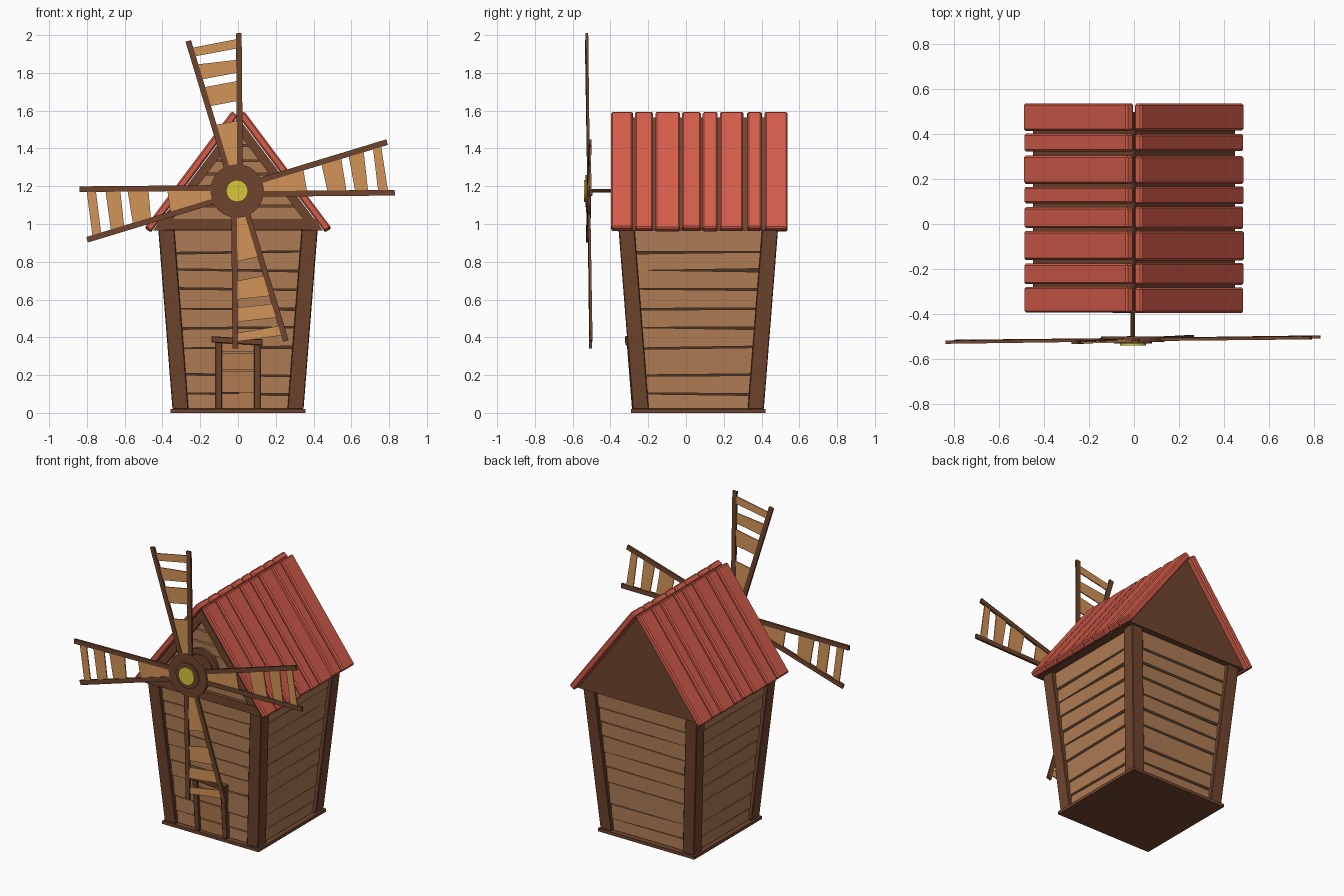
import bpy, bmesh, math, random
from mathutils import Vector, Matrix

if "Cube" in bpy.data.objects:
    bpy.data.objects.remove(bpy.data.objects["Cube"])

random.seed(4)
CY = 0.065                       # body centre in y
HUB = Vector((-0.005, -0.515, 1.175))


def material(name, rgb):
    m = bpy.data.materials.new(name)
    m.diffuse_color = (*rgb, 1)
    m.use_nodes = True
    m.node_tree.nodes["Principled BSDF"].inputs["Base Color"].default_value = m.diffuse_color
    return m


RED = material("roof_red", (0.66, 0.11, 0.07))
TAN = material("plank_tan", (0.42, 0.20, 0.09))
BROWN = material("beam_brown", (0.16, 0.06, 0.027))
DARK = material("dark_wood", (0.08, 0.033, 0.018))
SAIL = material("sail_tan", (0.66, 0.30, 0.10))
DOOR = material("door_tan", (0.48, 0.22, 0.09))
YELLOW = material("cap_yellow", (0.68, 0.57, 0.045))


def build(name, solids, mat, bevel=0):
    """One object from solids, each a pair of matching rings of points."""
    bm = bmesh.new()
    for a, b in solids:
        va = [bm.verts.new(p) for p in a]
        vb = [bm.verts.new(p) for p in b]
        n = len(va)
        bm.faces.new(va)
        bm.faces.new(vb[::-1])
        for i in range(n):
            j = (i + 1) % n
            bm.faces.new((va[j], va[i], vb[i], vb[j]))
    bmesh.ops.recalc_face_normals(bm, faces=bm.faces)
    me = bpy.data.meshes.new(name)
    bm.to_mesh(me)
    bm.free()
    me.materials.append(mat)
    ob = bpy.data.objects.new(name, me)
    bpy.context.collection.objects.link(ob)
    if bevel:
        mod = ob.modifiers.new("bevel", 'BEVEL')
        mod.width = bevel
        mod.segments = 1
    return ob


def slab(pts, y0, y1):
    """Outline in x, z extruded along y."""
    return [(x, y0, z) for x, z in pts], [(x, y1, z) for x, z in pts]


def rect(x0, x1, y0, y1, z):
    return [(x0, y0, z), (x1, y0, z), (x1, y1, z), (x0, y1, z)]


def half(z):
    """Outer half width of the tapered tower at height z."""
    return 0.347 + 0.075 * (z - 0.02) / 0.95


def turn(solid, k):
    m = Matrix.Translation((0, CY, 0)) @ Matrix.Rotation(k * math.pi / 2, 4, 'Z')
    return tuple([m @ Vector(p) for p in ring] for ring in solid)


def disc(r, y0, y1, n=24):
    pts = [(HUB.x + r * math.cos(2 * math.pi * i / n),
            HUB.z + r * math.sin(2 * math.pi * i / n)) for i in range(n)]
    return slab(pts, y0, y1)


# Base plate and dark inner core
build("base_plate", [(rect(-.357, .357, CY - .357, CY + .357, 0),
                      rect(-.357, .357, CY - .357, CY + .357, .02))], BROWN)
rings = []
for z in (.02, .968):
    h = half(z) - .04
    rings.append(rect(-h, h, CY - h, CY + h, z))
build("inner_core", [rings], DARK)

# Leaning corner posts
post = []
for z in (.02, .97):
    h = half(z)
    post.append(rect(-h, -h + .085, -h, -h + .085, z))
build("corner_posts", [turn(post, k) for k in range(4)], BROWN, .004)

# Wall planks with uneven seams
seams = [.02, .10, .20, .345, .45, .55, .655, .755, .85, .97]
side_names = ("front", "right", "back", "left")
for k in range(4):
    planks = []
    for i, (z0, z1) in enumerate(zip(seams, seams[1:])):
        jig = [random.uniform(-.006, .006) for _ in range(2)]
        rings = []
        for s in (-1, 1):
            w = half((z0 + z1) / 2) - .078
            lo = z0 + .004 + s * jig[0] * (i > 0)
            hi = z1 - .004 + s * jig[1] * (i < 8)
            rings.append([(s * w, -half(lo) + .020, lo), (s * w, -half(hi) + .028, hi),
                          (s * w, -half(hi) + .06, hi), (s * w, -half(lo) + .06, lo)])
        planks.append(turn(rings, k))
    build(side_names[k] + "_wall_planks", planks, TAN)


# Door: four boards, two jambs and a crooked lintel
def door_piece(x0, x1, z0, z1, out, back=.05, skew=0):
    def ring(x, dz):
        a, b = z0 + dz, z1 + dz
        return [(x, CY - half(a) - out, a), (x, CY - half(b) - out, b),
                (x, CY - half(b) + back, b), (x, CY - half(a) + back, a)]
    return ring(x0, skew), ring(x1, -skew)


zs = [.02, .105, .225, .32, .37]
build("door_boards", [door_piece(-.09, .09, a + .003, b - .003, -.012)
                      for a, b in zip(zs, zs[1:])], DOOR)
build("door_frame", [door_piece(-.12, -.085, .02, .375, .004),
                     door_piece(.085, .12, .02, .36, .004),
                     door_piece(-.14, .13, .365, .398, .012, skew=.008)], BROWN, .003)

# Roof core and gable
APEX, EAVE, EX = 1.565, .965, .45
build("roof_core", [slab([(-EX, EAVE), (EX, EAVE), (0, APEX)], -.345, .50)], BROWN)
gable = []
gz = [1.02, 1.10, 1.19, 1.27, 1.34, 1.42, 1.50]
for z0, z1 in zip(gz, gz[1:]):
    w0, w1 = [EX * (APEX - z) / (APEX - EAVE) - .01 for z in (z0, z1 - .01)]
    gable.append(slab([(-w0, z0), (w0, z0), (w1, z1 - .01), (-w1, z1 - .01)], -.365, -.34))
build("gable_planks", gable, TAN)
frame = [slab([(-.445, .97), (.445, .97), (.41, 1.025), (-.41, 1.025)], -.393, -.34)]
for s in (-1, 1):
    frame.append(slab([(0, APEX), (s * EX, EAVE), (s * .39, EAVE), (0, 1.485)], -.388, -.34))
build("gable_frame", frame, BROWN)

# Roof boards of varied width on both slopes
rows = [(-.397, -.28), (-.272, -.173), (-.164, -.031), (-.022, .079),
        (.088, .168), (.178, .306), (.323, .404), (.413, .538)]
for s, side in ((-1, "left"), (1, "right")):
    boards = []
    for y0, y1 in rows:
        d = random.uniform(-.006, .006)
        t = [random.uniform(0, .008) for _ in range(2)]
        prof = [(0, 1.572), (.46 + d * .3, .957 - d * .4),
                (.493 + d * .3, .981 - d * .4), (.033, 1.597)]
        a, b = slab([(s * x, z) for x, z in prof], y0 + t[0] * .5, y1 - t[1] * .5)
        boards.append((a, b))
    build(side + "_roof_boards", boards, RED, .008)

# Hub, shaft and gable bearing
build("gable_bearing", [disc(.125, -.385, -.34), disc(.09, -.397, -.38)], BROWN)
build("shaft", [disc(.01, -.53, -.36, 10)], BROWN)
build("hub", [disc(.142, -.525, -.502), disc(.085, -.532, -.52)], BROWN)
build("hub_cap", [disc(.058, -.541, -.52)], YELLOW)


# Sails: u runs outward, v across; the wheel leans slightly
def sail_piece(pts, k, thick):
    ang = math.radians(8.7) + k * math.pi / 2
    rings = []
    for dy in (-thick, thick):
        ring = []
        for u, v in pts:
            x = u * math.cos(ang) - v * math.sin(ang)
            z = u * math.sin(ang) + v * math.cos(ang)
            ring.append(HUB + Vector((x, dy + .014 * x - .012 * z, z)))
        rings.append(ring)
    return rings


def edge(u):
    return .032 + .118 * u / .82


slats = [(.12, .365), (.468, .572), (.615, .69), (.742, .79)]
for k, name in enumerate(("right", "top", "left", "bottom")):
    spars = [sail_piece([(.06, s * edge(.06)), (.822, s * edge(.822)),
                         (.826, s * (edge(.822) - .03)), (.06, s * (edge(.06) - .03))], k, .007)
             for s in (-1, 1)]
    build(name + "_sail_spars", spars, BROWN)
    cloth = []
    for u0, u1 in slats:
        j = [random.uniform(-.006, .006) for _ in range(2)]
        p = [(u0 + j[0], edge(u0) - .012), (u1 + j[1], edge(u1) - .012),
             (u1 - j[1], .012 - edge(u1)), (u0 - j[0], .012 - edge(u0))]
        cloth.append(sail_piece(p, k, .0035))
    build(name + "_sail_slats", cloth, SAIL)
